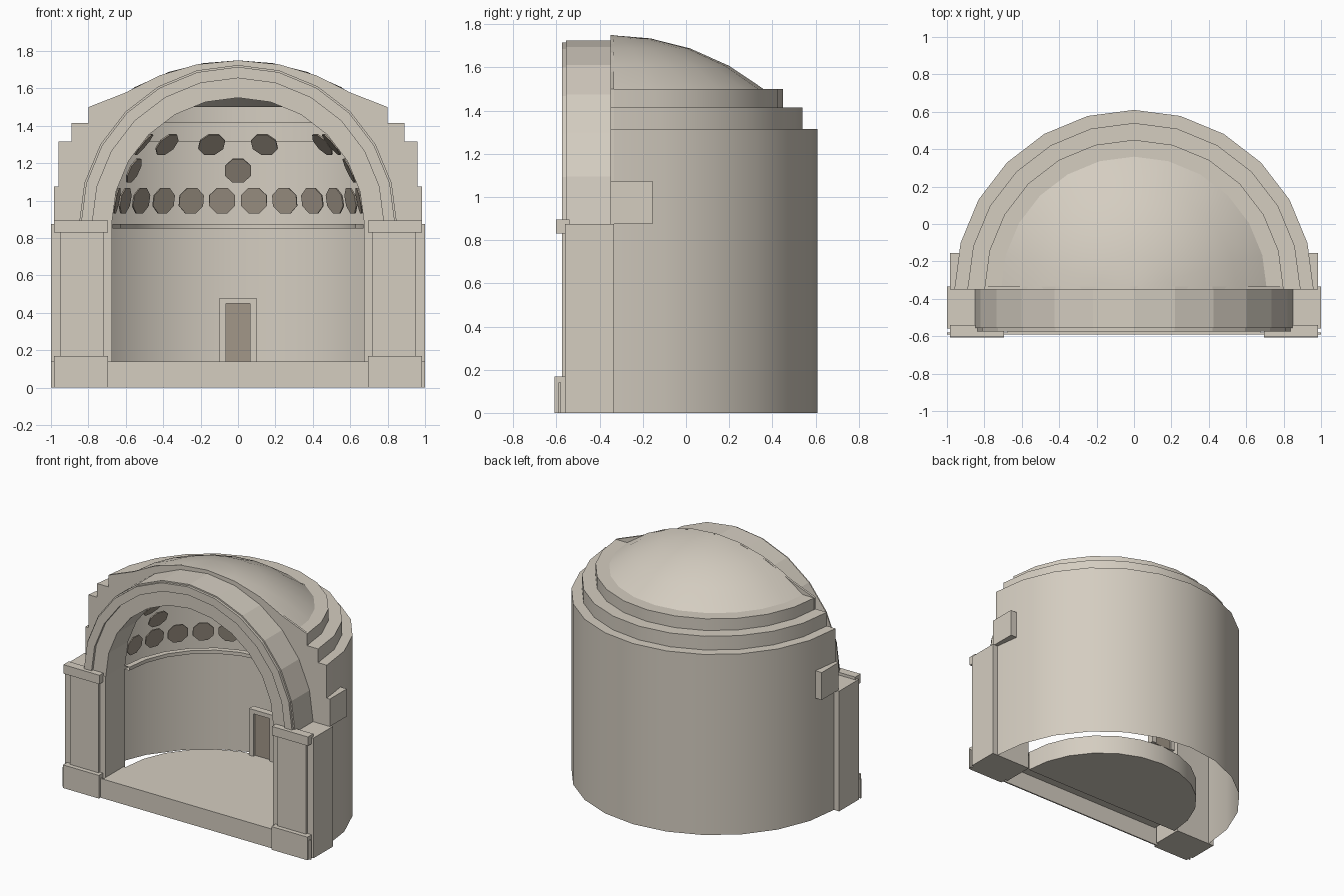
import bpy, bmesh, math
from mathutils import Vector, Matrix

cube = bpy.data.objects.get("Cube")
if cube:
    bpy.data.objects.remove(cube)

CY = -0.35        # plane through the centre of the half drum
SPRING = 0.875    # height where the arch and vault begin
SEGS = 12         # sides in a half circle


def material(name, rgb):
    m = bpy.data.materials.new(name)
    m.use_nodes = True
    m.diffuse_color = (*rgb, 1)
    m.node_tree.nodes["Principled BSDF"].inputs["Base Color"].default_value = (*rgb, 1)
    return m


stone = material("pale_stone", (0.66, 0.61, 0.53))
dark = material("dark_recess", (0.36, 0.31, 0.25))


def finish(name, bm, mat=stone, smooth=False):
    bmesh.ops.remove_doubles(bm, verts=bm.verts, dist=1e-5)
    if smooth:
        for f in bm.faces:
            f.smooth = True
    mesh = bpy.data.meshes.new(name)
    bm.to_mesh(mesh)
    bm.free()
    if smooth:
        mesh.set_sharp_from_angle(angle=math.radians(35))
    mesh.materials.append(mat)
    ob = bpy.data.objects.new(name, mesh)
    bpy.context.collection.objects.link(ob)
    return ob


def box(name, x, y, z, mat=stone):
    bm = bmesh.new()
    size = [b - a for a, b in (x, y, z)]
    mid = [(a + b) / 2 for a, b in (x, y, z)]
    bmesh.ops.create_cube(bm, size=1, matrix=Matrix.Translation(mid) @ Matrix.Diagonal((*size, 1)))
    return finish(name, bm, mat)


def pair(name, x, y, z):
    box("left_" + name, x, y, z)
    box("right_" + name, (-x[1], -x[0]), y, z)


def prism(name, outline, y0, y1):
    """Extrude an outline in the x-z plane from y0 to y1."""
    bm = bmesh.new()
    face = bm.faces.new([bm.verts.new((x, y0, z)) for x, z in outline])
    out = bmesh.ops.extrude_face_region(bm, geom=[face])
    bmesh.ops.translate(bm, vec=(0, y1 - y0, 0),
                        verts=[v for v in out["geom"] if isinstance(v, bmesh.types.BMVert)])
    bmesh.ops.recalc_face_normals(bm, faces=bm.faces)
    return finish(name, bm)


def half_lathe(name, profile, smooth=True):
    """Turn an (r, z) profile through the back half circle."""
    bm = bmesh.new()
    verts = [bm.verts.new((r, CY, z)) for r, z in profile]
    edges = [bm.edges.new(p) for p in zip(verts, verts[1:])]
    bmesh.ops.spin(bm, geom=verts + edges, cent=(0, CY, 0), axis=(0, 0, 1),
                   angle=math.pi, steps=SEGS)
    bmesh.ops.remove_doubles(bm, verts=bm.verts, dist=1e-5)
    bmesh.ops.dissolve_degenerate(bm, edges=bm.edges, dist=1e-5)
    bmesh.ops.recalc_face_normals(bm, faces=bm.faces)
    # Open shells should face away from the axis
    side = max(bm.faces, key=lambda f: f.calc_area() * (1 - abs(f.normal.z)))
    if side.normal.dot(side.calc_center_median() - Vector((0, CY, 0))) < 0:
        bmesh.ops.reverse_faces(bm, faces=bm.faces)
    return finish(name, bm, stone, smooth)


def arc(r, n=SEGS):
    """Half circle in x-z, from +x over the top to -x."""
    return [(r * math.cos(math.pi * i / n), SPRING + r * math.sin(math.pi * i / n))
            for i in range(n + 1)]


# Stepped hollow drum
half_lathe("drum", [(0.96, 0), (0.96, 1.315), (0.89, 1.315), (0.89, 1.415),
                    (0.80, 1.415), (0.80, 1.50), (0.71, 1.50)])

# Shallow dome cap
R = 1.133


def cap_z(r):
    return 1.75 - R + math.sqrt(R * R - r * r)


half_lathe("dome", [(r, cap_z(r)) for r in (0.71, 0.55, 0.37, 0.185, 0)])

# Stepped front wall pierced by the arch
right_side = [(0.96, SPRING), (0.96, 1.315), (0.89, 1.315), (0.89, 1.415),
              (0.80, 1.415), (0.80, 1.50)]
crown = [(x, cap_z(x)) for x in (0.6, 0.42, 0.22, 0, -0.22, -0.42, -0.6)]
left_side = [(-x, z) for x, z in reversed(right_side)]
prism("front_wall", right_side + crown + left_side + arc(0.675)[::-1], CY, -0.334)

# Projecting arch and its raised moulding
prism("arch", arc(0.85) + arc(0.675)[::-1], -0.557, CY)
prism("arch_moulding", arc(0.84) + arc(0.78)[::-1], -0.575, -0.557)

# Front piers with pilaster, base and cap
pair("pier", (0.675, 1.0), (-0.56, -0.334), (0, SPRING))
pair("pilaster", (0.72, 0.95), (-0.575, -0.56), (0.165, 0.83))
pair("pilaster_base", (0.695, 0.985), (-0.608, -0.555), (0, 0.168))
pair("pilaster_cap", (0.695, 0.985), (-0.602, -0.54), (0.83, 0.895))
pair("side_block", (0.85, 0.985), (CY, -0.155), (SPRING, 1.075))

# Raised floor: half disc, front strip and thin riser
half_lathe("floor", [(0, 0), (0.66, 0), (0.66, 0.14), (0, 0.14)])
box("floor_front", (-0.675, 0.675), (-0.58, CY), (0.132, 0.14))
box("front_riser", (-1, 1), (-0.59, -0.58), (0, 0.14))

# Inner cornice
half_lathe("cornice", [(0.63, 0.85), (0.67, 0.85), (0.67, SPRING), (0.63, SPRING), (0.63, 0.85)])

# Door with surround
for side in (-1, 1):
    box("door_jamb", tuple(sorted((side * 0.065, side * 0.1))), (0.27, 0.32), (0.14, 0.48))
box("door_lintel", (-0.065, 0.065), (0.27, 0.32), (0.45, 0.48))
box("door", (-0.065, 0.065), (0.29, 0.31), (0.14, 0.45), dark)


# Octagonal coffers set out on the vault's sphere
def coffers(name, z, angles):
    bm = bmesh.new()
    elev = math.asin((z - SPRING) / 0.665)
    for a in angles:
        t = math.radians(a)
        d = Vector((math.sin(t) * math.cos(elev), math.cos(t) * math.cos(elev), math.sin(elev)))
        spot = Matrix.Translation(Vector((0, CY, SPRING)) + d * 0.665)
        turn = d.to_track_quat('Z', 'Y').to_matrix().to_4x4()
        bmesh.ops.create_cone(bm, cap_ends=True, segments=8, radius1=0.075, radius2=0.075,
                              depth=0.008,
                              matrix=spot @ turn @ Matrix.Rotation(math.pi / 8, 4, 'Z'))
    return finish(name, bm, dark)


coffers("lower_coffers", 1.0, [7.5 + 15 * i for i in range(-6, 6)])
coffers("middle_coffers", 1.16, [-68, 0, 82])
coffers("upper_coffers", 1.3, [-80, -48, -16, 16, 62, 78])
